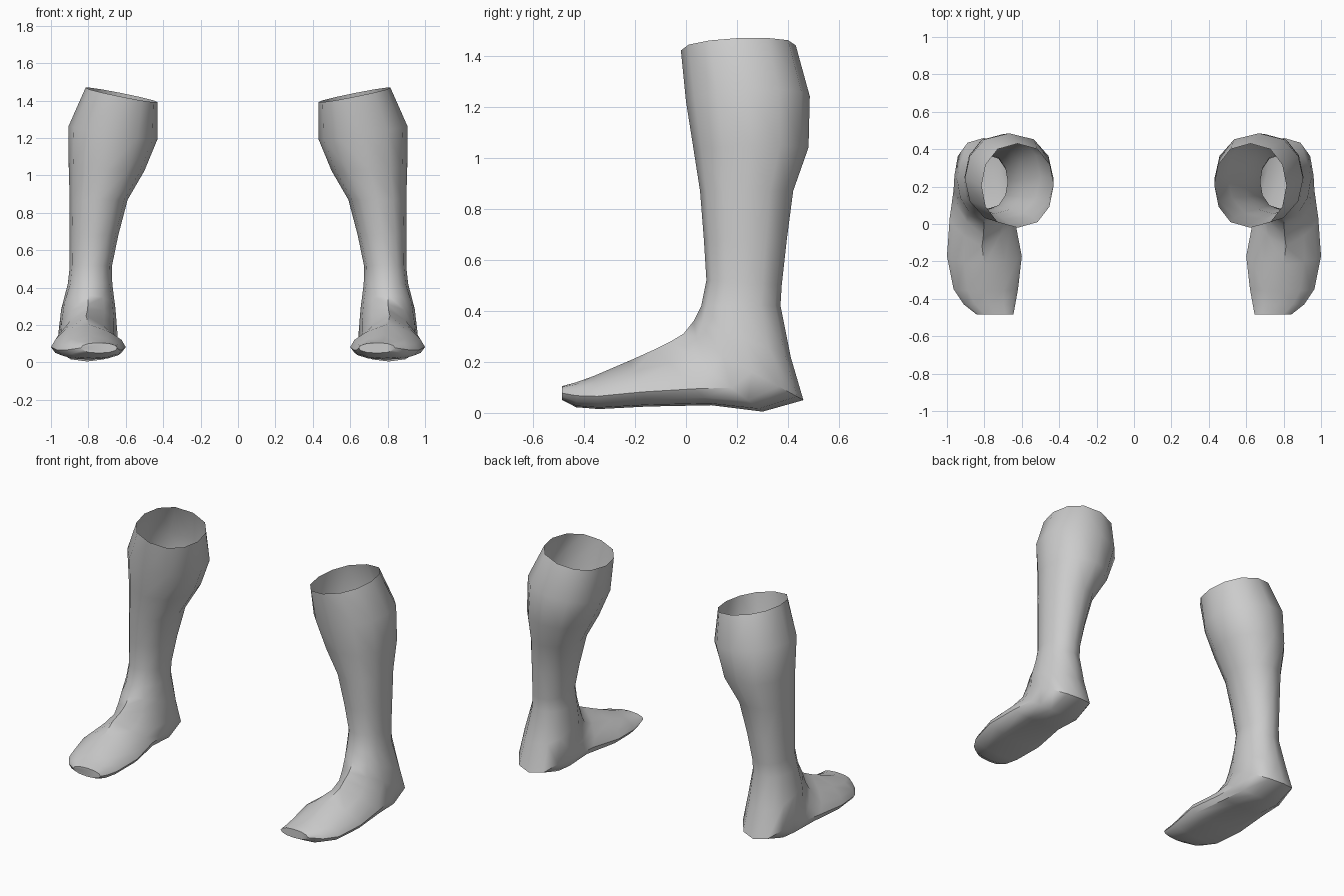
import bpy, bmesh, math

if "Cube" in bpy.data.objects:
    bpy.data.objects.remove(bpy.data.objects["Cube"])

SIDES = 12
# Cross-sections from knee to toe:
# front y, front z, back y, back z, inner x, outer x, widest-point bias, sideways tilt
RINGS = [
    (-.02, 1.42, .43, 1.44, .43, .815, 1, .2),
    (.00, 1.22, .485, 1.24, .43, .905, 1, .15),
    (.03, 1.03, .48, 1.04, .50, .905, 1, .05),
    (.055, .87, .42, .87, .59, .90, 1, 0),
    (.07, .68, .395, .68, .64, .90, 1, 0),
    (.08, .52, .375, .50, .675, .90, 1, 0),
    (.06, .42, .37, .42, .672, .91, 1, 0),
    (.03, .36, .41, .22, .655, .945, .9, 0),
    (-.01, .31, .46, .05, .645, .96, .8, 0),
    (-.06, .28, .30, .005, .645, .965, .6, 0),
    (-.12, .25, .10, .03, .64, .985, .5, 0),
    (-.22, .205, -.15, .025, .60, 1.0, .55, 0),
    (-.36, .145, -.34, .015, .62, .965, .7, 0),
    (-.43, .12, -.43, .022, .635, .91, .9, 0),
    (-.485, .105, -.485, .05, .645, .84, 1, 0),
]


def ring_points(fy, fz, by, bz, xi, xo, bias, tilt, side):
    """Rounded section spanning a front point and a back point."""
    pts = []
    for i in range(SIDES):
        t = 2 * math.pi * i / SIDES
        u = max(0, (1 - math.cos(t)) / 2) ** bias
        s = math.copysign(abs(math.sin(t)) ** .85, math.sin(t))
        dx = s * (xo - xi) / 2
        pts.append((side * ((xi + xo) / 2 + dx),
                    fy + (by - fy) * u,
                    fz + (bz - fz) * u + tilt * dx))
    return pts


def make_leg(name, side):
    bm = bmesh.new()
    loops = [[bm.verts.new(p) for p in ring_points(*r, side)] for r in RINGS]
    # Skin between sections, open at the knee
    for a, b in zip(loops, loops[1:]):
        for i in range(SIDES):
            j = (i + 1) % SIDES
            bm.faces.new((a[i], a[j], b[j], b[i]))
    # Blunt toe cap
    bm.faces.new(loops[-1])
    bmesh.ops.recalc_face_normals(bm, faces=bm.faces[:])
    # Make sure the toe cap faces forward
    bm.normal_update()
    cap = min(bm.faces, key=lambda f: f.calc_center_median().y)
    if cap.normal.y > 0:
        bmesh.ops.reverse_faces(bm, faces=bm.faces[:])
    mesh = bpy.data.meshes.new(name)
    bm.to_mesh(mesh)
    bm.free()
    obj = bpy.data.objects.new(name, mesh)
    bpy.context.collection.objects.link(obj)
    bpy.ops.object.select_all(action='DESELECT')
    obj.select_set(True)
    bpy.context.view_layer.objects.active = obj
    bpy.ops.object.shade_smooth_by_angle(angle=math.radians(42))


# Mirrored pair of lower legs with feet
make_leg("lower_leg_right_side", 1)
make_leg("lower_leg_left_side", -1)
